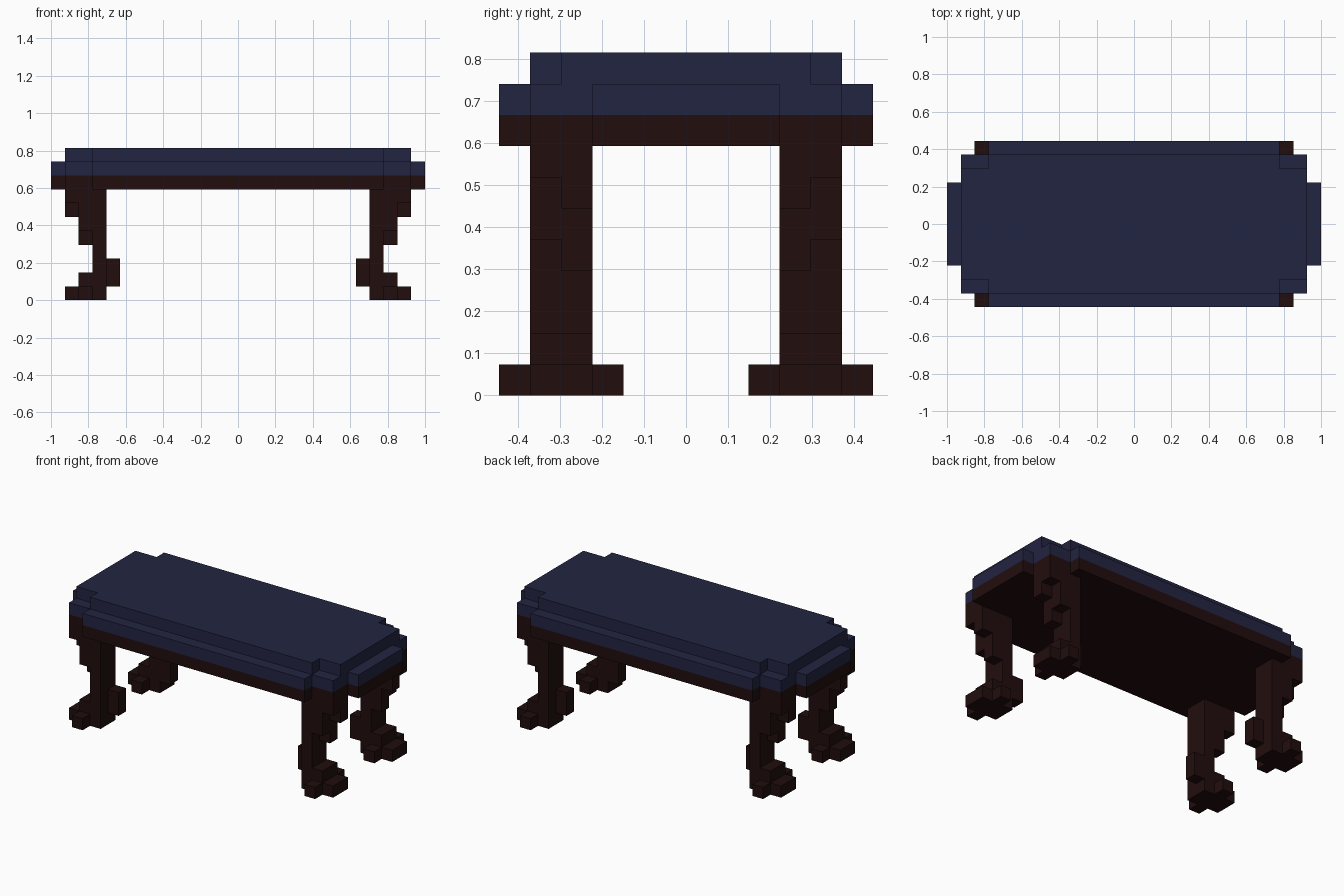
import bpy, bmesh

if "Cube" in bpy.data.objects:
    bpy.data.objects.remove(bpy.data.objects["Cube"])

U = 2 / 27  # one block of the stepped design


def material(name, color):
    m = bpy.data.materials.new(name)
    m.diffuse_color = (*color, 1)
    m.use_nodes = True
    m.node_tree.nodes["Principled BSDF"].inputs["Base Color"].default_value = m.diffuse_color
    return m


wood = material("dark wood", (0.0155, 0.0040, 0.0040))
fabric = material("navy fabric", (0.0165, 0.0180, 0.0540))


def finish(name, bm, mat):
    bmesh.ops.recalc_face_normals(bm, faces=bm.faces[:])
    mesh = bpy.data.meshes.new(name)
    bm.to_mesh(mesh)
    bm.free()
    mesh.materials.append(mat)
    ob = bpy.data.objects.new(name, mesh)
    bpy.context.collection.objects.link(ob)
    return ob


def stepped_slab(name, quarter, z0, z1, mat):
    """Extrude an outline given by its first-quadrant corner points."""
    pts = list(quarter)
    pts += [(-x, y) for x, y in reversed(quarter)]
    pts += [(-x, -y) for x, y in quarter]
    pts += [(x, -y) for x, y in reversed(quarter)]
    bm = bmesh.new()
    base = bm.faces.new([bm.verts.new((x * U, y * U, z0 * U)) for x, y in pts])
    ext = bmesh.ops.extrude_face_region(bm, geom=[base], use_keep_orig=True)
    top = [v for v in ext["geom"] if isinstance(v, bmesh.types.BMVert)]
    bmesh.ops.translate(bm, verts=top, vec=(0, 0, (z1 - z0) * U))
    return finish(name, bm, mat)


def blocks(name, boxes, sx, sy, mat):
    """Boxes as (x0, x1, y0, y1, z0, z1), placed in the quadrant sx, sy."""
    bm = bmesh.new()
    for x0, x1, y0, y1, z0, z1 in boxes:
        vs = bmesh.ops.create_cube(bm, size=1)["verts"]
        for v in vs:
            v.co = (sx * U * (x1 if v.co.x > 0 else x0),
                    sy * U * (y1 if v.co.y > 0 else y0),
                    U * (z1 if v.co.z > 0 else z0))
    return finish(name, bm, mat)


# Seat: wooden frame, cushion and smaller cushion top
outline = [(13.5, 3), (12.5, 3), (12.5, 5), (10.5, 5), (10.5, 6)]
stepped_slab("seat_frame", outline, 8, 9, wood)
stepped_slab("cushion", outline, 9, 10, fabric)
stepped_slab("cushion_top", [(12.5, 4), (10.5, 4), (10.5, 5)], 10, 11, fabric)

# Curved leg, stepping inward toward the ankle and out again to the foot
leg = [
    (9.5, 10.5, 3, 5, 1, 8),      # main post
    (10.5, 11.5, 3, 4, 4, 8),     # knee, inner and outer steps
    (10.5, 11.5, 4, 5, 5, 8),
    (11.5, 12.5, 3, 4, 6, 8),     # shoulder steps
    (11.5, 12.5, 4, 5, 7, 8),
    (8.5, 9.5, 3, 4, 1, 3),       # heel curl
    (10.5, 11.5, 3, 5, 1, 2),     # instep
]
# Cross-shaped foot
foot = [
    (9.5, 12.5, 3, 5, 0, 1),
    (10.5, 11.5, 2, 3, 0, 1),
    (10.5, 11.5, 5, 6, 0, 1),
]
for sy, fb in ((-1, "front"), (1, "back")):
    for sx, lr in ((-1, "left"), (1, "right")):
        blocks(f"{fb}_{lr}_leg", leg, sx, sy, wood)
        blocks(f"{fb}_{lr}_foot", foot, sx, sy, wood)
